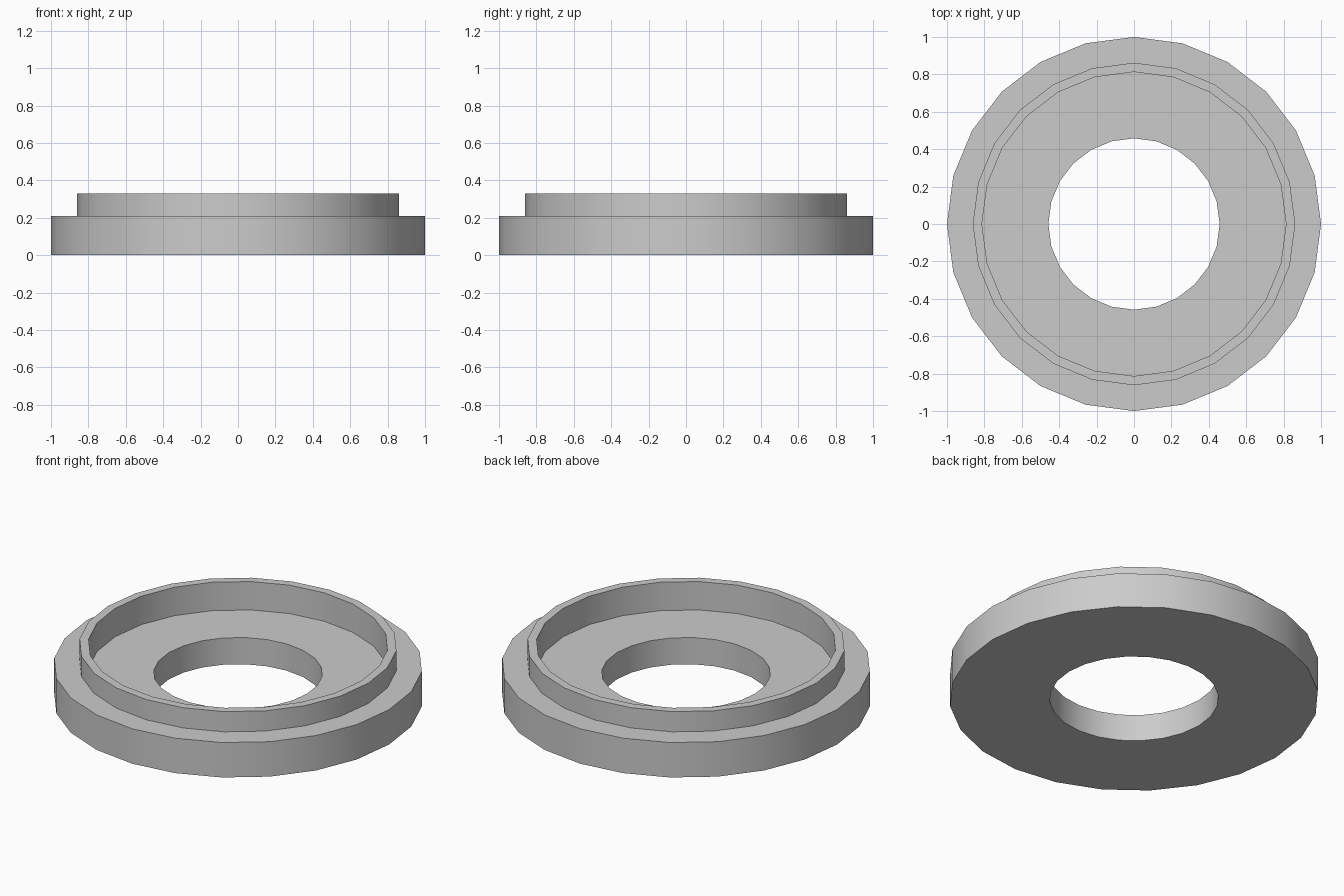
import bpy, bmesh
from math import radians
from mathutils import Matrix

cube = bpy.data.objects.get("Cube")
if cube:
    bpy.data.objects.remove(cube, do_unlink=True)

SIDES = 24
# Closed cross-section of the ring as (radius, height)
PROFILE = [(0.458, 0), (1, 0), (1, 0.209), (0.862, 0.209),
           (0.862, 0.33), (0.813, 0.33), (0.813, 0.16), (0.458, 0.16)]

# Plain grey material
grey = bpy.data.materials.new("plain grey")
grey.use_nodes = True
colour = (0.6, 0.6, 0.6, 1)
grey.diffuse_color = colour
grey.node_tree.nodes["Principled BSDF"].inputs["Base Color"].default_value = colour

# Turn the cross-section around the z axis
bm = bmesh.new()
rings = []
for i in range(SIDES):
    turn = Matrix.Rotation(radians(360 * i / SIDES), 3, 'Z')
    rings.append([bm.verts.new(turn @ bm.verts.new((r, 0, z)).co) for r, z in PROFILE])
bmesh.ops.delete(bm, geom=[v for v in bm.verts if v not in {w for ring in rings for w in ring}],
                 context='VERTS')
for i, ring in enumerate(rings):
    after = rings[(i + 1) % SIDES]
    for j in range(len(PROFILE)):
        k = (j + 1) % len(PROFILE)
        bm.faces.new((ring[j], after[j], after[k], ring[k]))
bmesh.ops.recalc_face_normals(bm, faces=bm.faces)

mesh = bpy.data.meshes.new("flanged_ring")
bm.to_mesh(mesh)
bm.free()
mesh.materials.append(grey)
flanged_ring = bpy.data.objects.new("flanged_ring", mesh)
bpy.context.collection.objects.link(flanged_ring)

# Smooth round walls with crisp rims
bpy.ops.object.select_all(action='DESELECT')
flanged_ring.select_set(True)
bpy.context.view_layer.objects.active = flanged_ring
bpy.ops.object.shade_smooth_by_angle(angle=radians(30))
